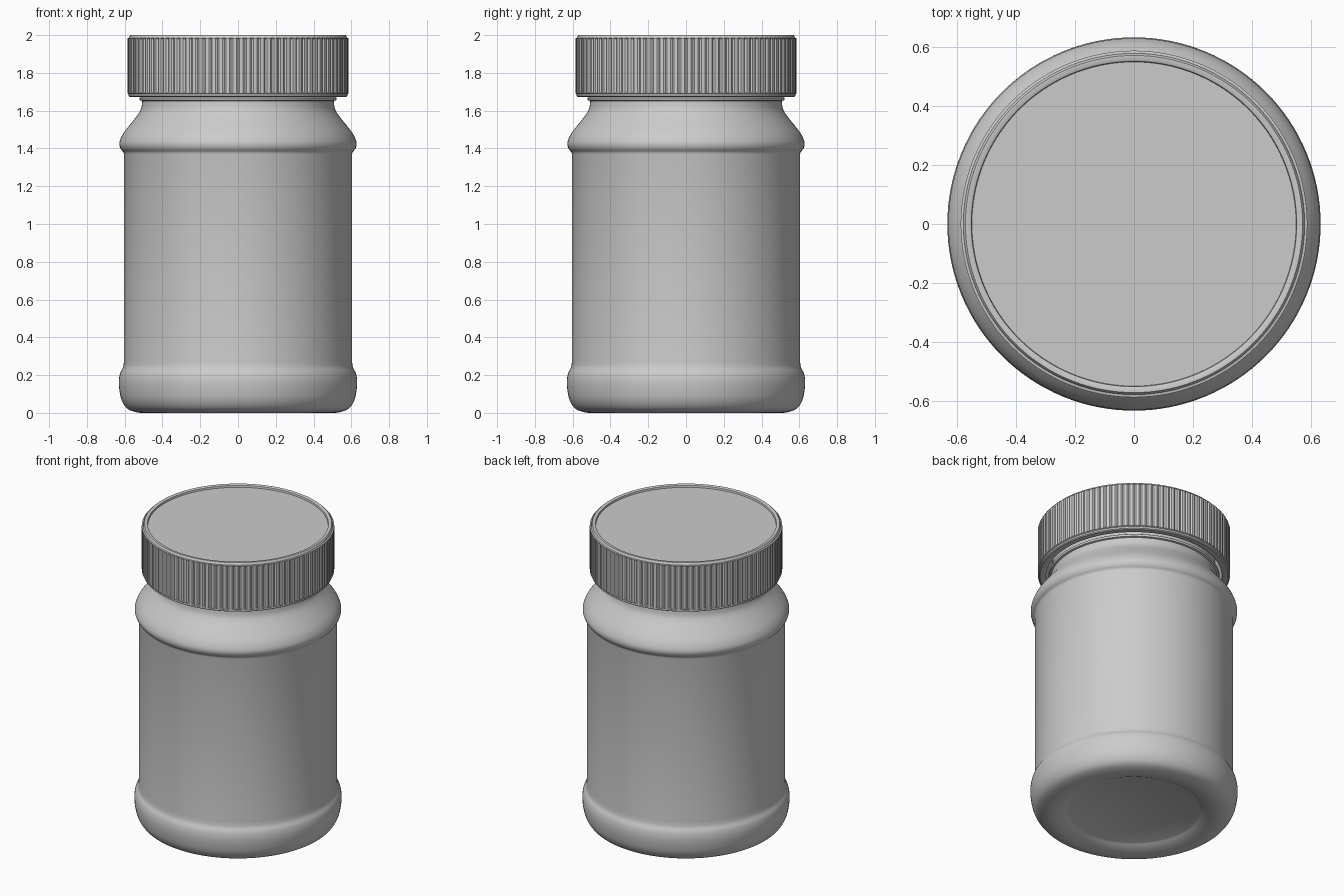
import bpy, math
from mathutils import Vector

if "Cube" in bpy.data.objects:
    bpy.data.objects.remove(bpy.data.objects["Cube"])


def smooth_profile(pts, steps=4):
    """Catmull-Rom curve through (radius, height) points."""
    p = [Vector(q) for q in pts]
    p = [p[0]] + p + [p[-1]]
    out = []
    for i in range(1, len(p) - 2):
        a, b, c, d = p[i - 1:i + 3]
        for s in range(steps):
            t = s / steps
            out.append(0.5 * (2 * b + (c - a) * t + (2 * a - 5 * b + 4 * c - d) * t * t
                              + (3 * b - a - 3 * c + d) * t ** 3))
    return [tuple(q) for q in out] + [tuple(pts[-1])]


def lathe(name, profile, segs, offset=lambda row, i: 0.0):
    """Revolve a profile about z; both ends are closed with a flat disc."""
    verts, faces = [], []
    for row, (r, z) in enumerate(profile):
        for i in range(segs):
            a = 2 * math.pi * i / segs
            rr = r + offset(row, i)
            verts.append((rr * math.cos(a), rr * math.sin(a), z))
    for row in range(len(profile) - 1):
        for i in range(segs):
            j = (i + 1) % segs
            a, b = row * segs, (row + 1) * segs
            faces.append((a + i, a + j, b + j, b + i))
    faces.append(tuple(reversed(range(segs))))
    last = (len(profile) - 1) * segs
    faces.append(tuple(range(last, last + segs)))
    mesh = bpy.data.meshes.new(name)
    mesh.from_pydata(verts, [], faces)
    obj = bpy.data.objects.new(name, mesh)
    bpy.context.collection.objects.link(obj)
    bpy.ops.object.select_all(action='DESELECT')
    obj.select_set(True)
    bpy.context.view_layer.objects.active = obj
    bpy.ops.object.shade_smooth_by_angle(angle=math.radians(32))
    return obj


# Jar: recessed base, heel bulge, label panel, shoulder and neck
heel = smooth_profile([(0.40, 0.03), (0.44, 0.012), (0.49, 0.001), (0.535, 0.003),
                       (0.585, 0.022), (0.615, 0.065), (0.628, 0.12), (0.631, 0.17),
                       (0.624, 0.21), (0.609, 0.24), (0.604, 0.27)])
shoulder = smooth_profile([(0.604, 1.37), (0.608, 1.382), (0.621, 1.398), (0.628, 1.42),
                           (0.624, 1.445), (0.607, 1.48), (0.573, 1.525), (0.537, 1.57),
                           (0.515, 1.605), (0.508, 1.64), (0.508, 1.652)])
neck = [(0.519, 1.655), (0.522, 1.66), (0.522, 1.668), (0.516, 1.672),
        (0.495, 1.674), (0.495, 1.95)]
lathe("jar", heel + shoulder + neck, 128)

# Lid: hollow underside, ribbed grip band, raised top rim
lid = [(0.535, 1.955), (0.535, 1.675), (0.540, 1.672), (0.572, 1.672), (0.579, 1.677),
       (0.579, 1.688), (0.586, 1.692), (0.586, 1.696), (0.586, 1.978), (0.586, 1.984),
       (0.577, 1.986), (0.575, 1.994), (0.570, 2.0), (0.555, 2.0), (0.550, 1.997),
       (0.548, 1.985)]
GRIP_ROWS = (7, 8)
RIBS, STEPS = 100, 4


def rib(row, i):
    return -0.007 if row in GRIP_ROWS and i % STEPS == 0 else 0.0


lathe("lid", lid, RIBS * STEPS, rib)
